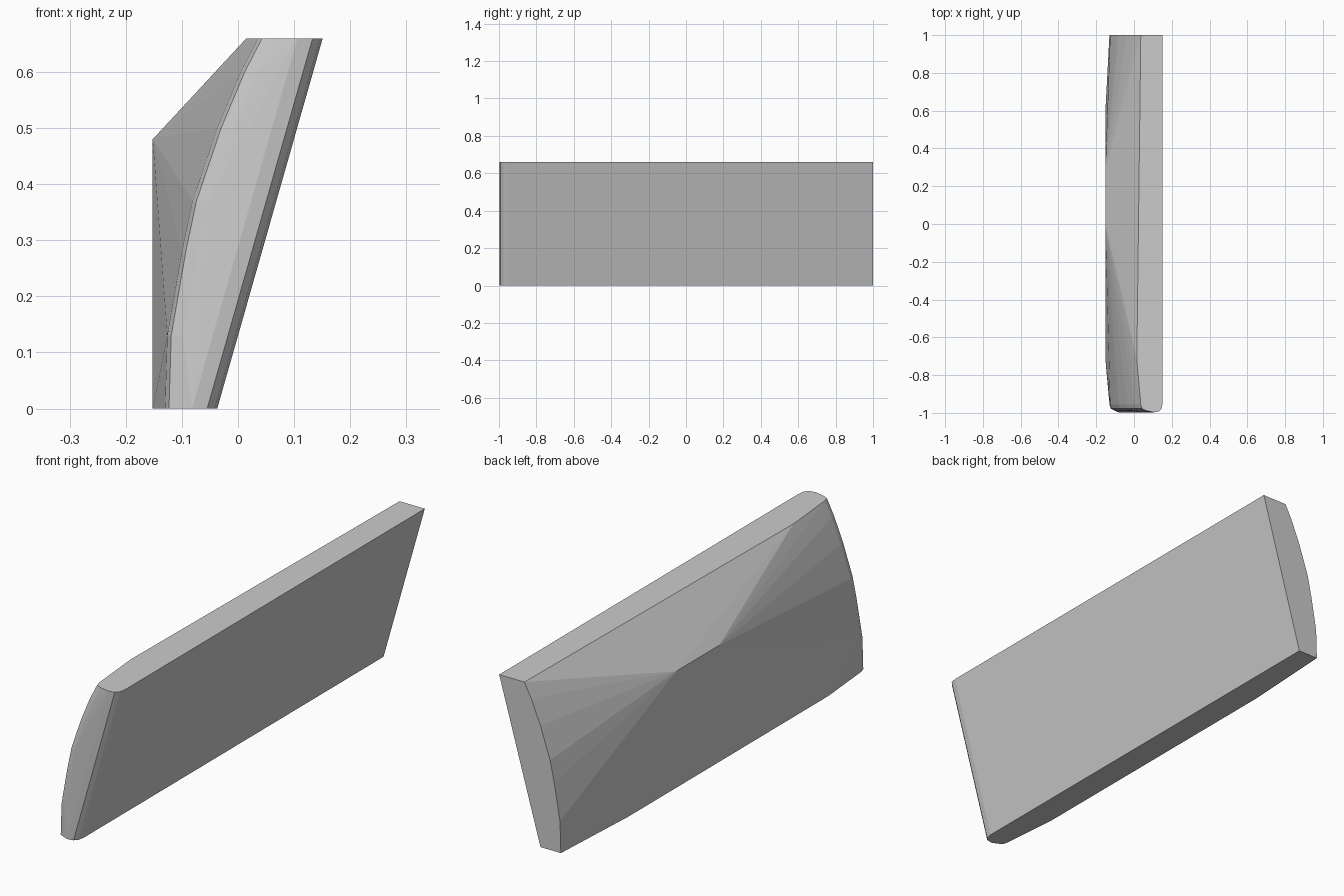
import bpy, bmesh

if "Cube" in bpy.data.objects:
    bpy.data.objects.remove(bpy.data.objects["Cube"])

# Bulged left-hand edge of the end profile (x, z); the right-hand edge is a straight slope
bulge = [(-0.13, 0), (-0.126, 0.13), (-0.1, 0.28), (-0.081, 0.37),
         (-0.037, 0.5), (0.005, 0.6), (0.036, 0.66)]
BOTTOM_X, TOP_X, HEIGHT = -0.037, 0.151, 0.66


def slope_x(z):
    return BOTTOM_X + (TOP_X - BOTTOM_X) * z / HEIGHT


points = []

# Flat back end
points += [(x, 1.0, z) for x, z in bulge]
points += [(slope_x(z), 1.0, z) for z in (0, HEIGHT)]

# Rounded front end: each level is a shallow nose between bulge and slope
for x, z in bulge:
    r = slope_x(z)
    points += [(x, -0.955, z), (x + 0.007, -0.978, z), (x + 0.028, -0.988, z),
               (r - 0.045, -0.997, z), (r - 0.018, -0.992, z),
               (r - 0.005, -0.977, z), (r, -0.95, z)]

# Raised left side: short ridge, foot line and top corner
points += [(-0.152, 0.28, 0.48), (-0.152, 0.0, 0.48),
           (-0.152, 0.59, 0), (-0.152, -0.71, 0),
           (0.015, -0.72, HEIGHT)]

# Skin the points as one convex faceted slab
bm = bmesh.new()
for p in points:
    bm.verts.new(p)
hull = bmesh.ops.convex_hull(bm, input=bm.verts[:])
loose = [v for v in bm.verts if not v.link_faces]
bmesh.ops.delete(bm, geom=loose, context='VERTS')
bmesh.ops.dissolve_limit(bm, angle_limit=0.005, verts=bm.verts[:], edges=bm.edges[:])
bmesh.ops.recalc_face_normals(bm, faces=bm.faces[:])

mesh = bpy.data.meshes.new("sloped_panel")
bm.to_mesh(mesh)
bm.free()
panel = bpy.data.objects.new("sloped_panel", mesh)
bpy.context.collection.objects.link(panel)
